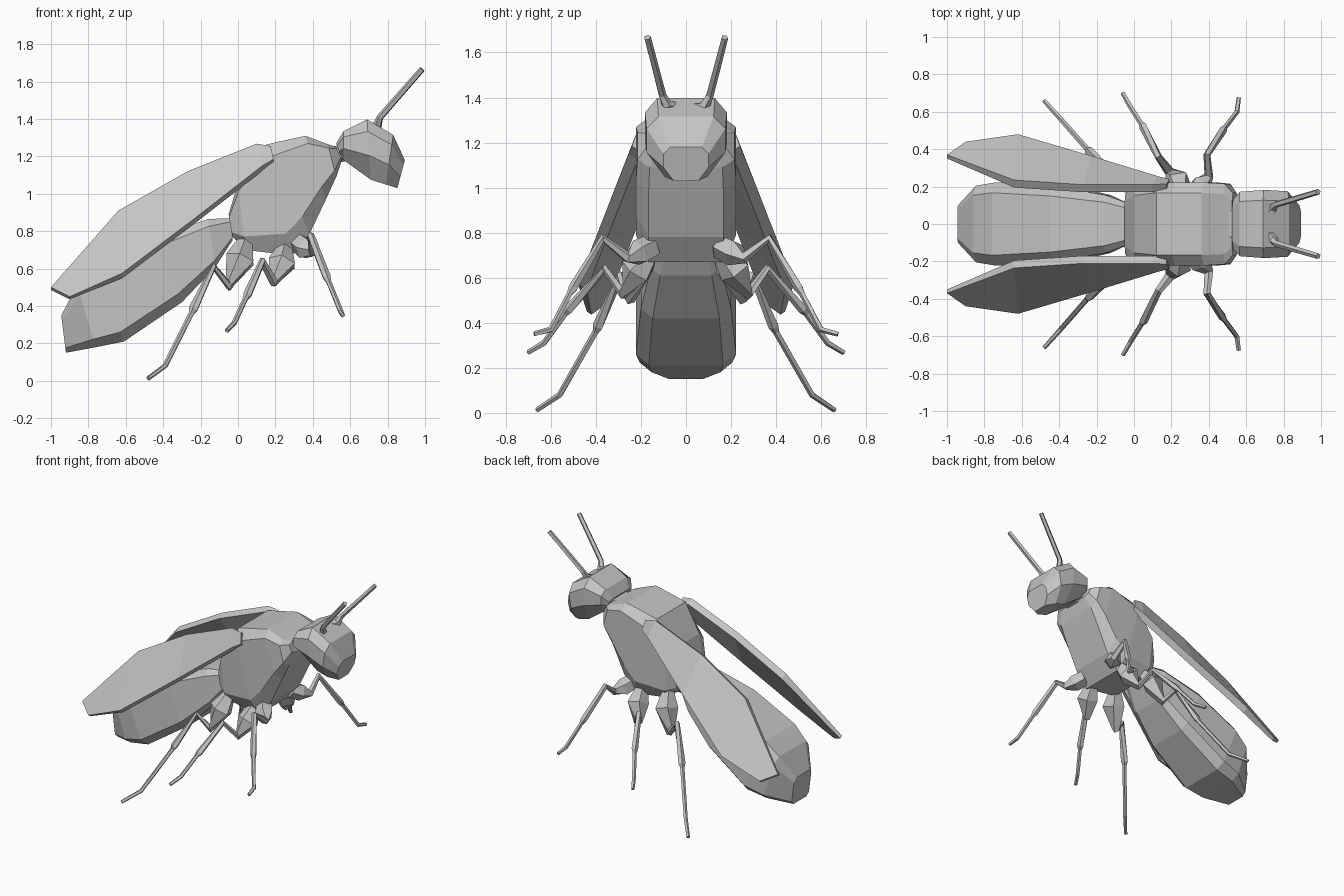
import bpy, bmesh
from mathutils import Vector
from math import cos, sin, tau

grey = bpy.data.materials.new("plain_grey")
grey.diffuse_color = (0.56, 0.56, 0.56, 1)


def make(name, rings):
    """Skin a list of equal-sized point rings and cap both ends."""
    bm = bmesh.new()
    loops = [[bm.verts.new(p) for p in ring] for ring in rings]
    n = len(loops[0])
    for a, b in zip(loops, loops[1:]):
        for i in range(n):
            j = (i + 1) % n
            bm.faces.new((a[i], a[j], b[j], b[i]))
    bm.faces.new(loops[0])
    bm.faces.new(loops[-1])
    bmesh.ops.recalc_face_normals(bm, faces=bm.faces)
    mesh = bpy.data.meshes.new(name)
    bm.to_mesh(mesh)
    bm.free()
    mesh.materials.append(grey)
    ob = bpy.data.objects.new(name, mesh)
    bpy.context.collection.objects.link(ob)
    return ob


def body(name, stations, top=0.75, bottom=0.6, hi=0.85, lo=0.25):
    """Eight-sided body; each station is top x, top z, bottom x, bottom z, half width."""
    half = [(top, 1), (1, hi), (1, lo), (bottom, 0)]
    section = half + [(-w, f) for w, f in reversed(half)]
    make(name, [[(bx + (tx - bx) * f, w * s, bz + (tz - bz) * f) for s, f in section]
                for tx, tz, bx, bz, w in stations])


def limb(name, path, sides=5):
    """Tapered jointed tube; each path entry is x, y, z, radius."""
    pts = [Vector(p[:3]) for p in path]
    rings = []
    for i, p in enumerate(pts):
        t = Vector()
        if i:
            t += (p - pts[i - 1]).normalized()
        if i < len(pts) - 1:
            t += (pts[i + 1] - p).normalized()
        t.normalize()
        u = t.cross(Vector((1, 0, 0))).normalized()
        v = t.cross(u)
        rings.append([p + path[i][3] * (u * cos(k * tau / sides) + v * sin(k * tau / sides))
                      for k in range(sides)])
    make(name, rings)


# Trunk of the insect
body("head", [(0.525, 1.27, 0.55, 1.20, 0.13), (0.565, 1.335, 0.565, 1.18, 0.172),
              (0.69, 1.398, 0.71, 1.075, 0.182), (0.83, 1.315, 0.79, 1.05, 0.175),
              (0.892, 1.18, 0.852, 1.03, 0.10)], top=0.7, bottom=0.55, hi=0.8, lo=0.4)
body("neck", [(0.49, 1.25, 0.51, 1.16, 0.09), (0.59, 1.27, 0.60, 1.18, 0.09)])
body("thorax", [(0.525, 1.25, 0.555, 1.18, 0.165), (0.48, 1.265, 0.525, 1.09, 0.215),
                (0.36, 1.31, 0.47, 0.97, 0.222), (0.20, 1.275, 0.38, 0.78, 0.222),
                (0.12, 1.255, 0.29, 0.67, 0.222), (0.00, 1.06, 0.04, 0.70, 0.205),
                (-0.05, 0.89, -0.03, 0.77, 0.16)], hi=0.88, lo=0.2, bottom=0.75)
body("abdomen", [(-0.03, 0.87, -0.03, 0.75, 0.11), (-0.16, 0.865, -0.12, 0.61, 0.155),
                 (-0.45, 0.77, -0.30, 0.42, 0.20), (-0.76, 0.60, -0.61, 0.21, 0.223),
                 (-0.86, 0.51, -0.76, 0.18, 0.205), (-0.945, 0.35, -0.92, 0.15, 0.10)],
     bottom=0.74, lo=0.13)

# Wing outlines: upper inner edge and lower outer edge, root to tip
wing_upper = [(0.175, 0.215, 1.255), (0.10, 0.21, 1.268), (-0.27, 0.21, 1.12),
              (-0.64, 0.235, 0.91), (-1.0, 0.37, 0.50)]
wing_lower = [(0.19, 0.24, 1.185), (0.13, 0.255, 1.15), (-0.23, 0.365, 0.87),
              (-0.62, 0.48, 0.575), (-0.90, 0.44, 0.45)]

# Legs: thick hip, bent knee, shin widening to the ankle and thin foot
legs = {
    "front_leg": [(0.32, 0.15, 0.74, 0.055), (0.36, 0.21, 0.71, 0.06), (0.40, 0.26, 0.69, 0.026),
                  (0.39, 0.37, 0.775, 0.02), (0.475, 0.50, 0.555, 0.022), (0.485, 0.515, 0.53, 0.014),
                  (0.55, 0.60, 0.37, 0.014), (0.56, 0.675, 0.35, 0.012)],
    "middle_leg": [(0.25, 0.15, 0.72, 0.04), (0.235, 0.22, 0.63, 0.075), (0.19, 0.28, 0.53, 0.028),
                   (0.13, 0.36, 0.64, 0.02), (0.05, 0.52, 0.46, 0.023), (0.04, 0.535, 0.44, 0.014),
                   (-0.02, 0.63, 0.31, 0.014), (-0.06, 0.70, 0.268, 0.012)],
    "hind_leg": [(0.04, 0.15, 0.75, 0.04), (0.01, 0.21, 0.65, 0.08), (-0.05, 0.25, 0.51, 0.03),
                 (-0.13, 0.29, 0.61, 0.02), (-0.24, 0.39, 0.385, 0.025), (-0.25, 0.40, 0.36, 0.015),
                 (-0.39, 0.56, 0.08, 0.014), (-0.48, 0.66, 0.013, 0.012)],
}
antenna = [(0.72, 0.05, 1.355, 0.025), (0.745, 0.085, 1.365, 0.025),
           (0.76, 0.105, 1.41, 0.018), (0.985, 0.172, 1.667, 0.016)]

# Paired parts on both sides
for side, label in ((1, "left"), (-1, "right")):
    for name, path in list(legs.items()) + [("antenna", antenna)]:
        limb(f"{label}_{name}", [(x, y * side, z, r) for x, y, z, r in path])
    rings = []
    for a, b, depth in zip(wing_upper, wing_lower, (1, 1, 1, 1, 0.5)):
        a, b = (Vector((p[0], p[1] * side, p[2])) for p in (a, b))
        inset = Vector((0.0, -0.04 * side, -0.028)) * depth
        rings.append([a, b, b + inset, a + inset])
    make(f"{label}_wing", rings)
